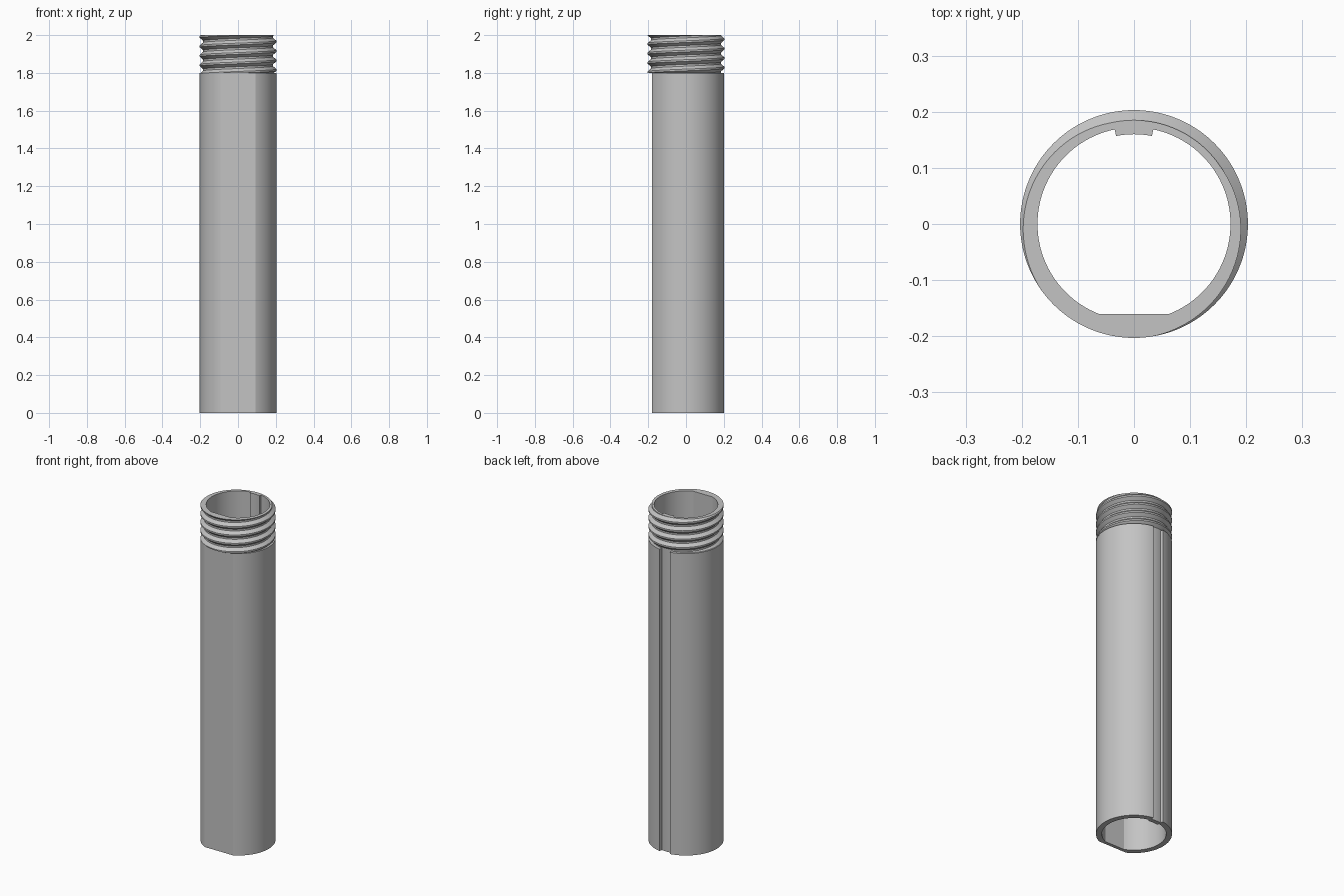
import bpy, bmesh
from math import pi, tau, sin, cos, asin, acos, radians

cube = bpy.data.objects.get("Cube")
if cube:
    bpy.data.objects.remove(cube)

# Main dimensions
HEIGHT, SHOULDER = 2.0, 1.8
OUTER, BORE, ROOT = 0.203, 0.172, 0.185
FLAT_OUT, FLAT_IN = 0.18, 0.16
KEY_HALF, RIB = 0.033, 0.16
PITCH, CREST_ANGLE = 0.05, radians(-112)
CREST_HALF, ROOT_START = 0.09, 0.403
GROOVE_A, RIB_A = asin(KEY_HALF / 0.2), asin(KEY_HALF / 0.165)

grey = bpy.data.materials.new("grey metal")
grey.use_nodes = True
grey.diffuse_color = (0.55, 0.55, 0.55, 1)
grey.node_tree.nodes["Principled BSDF"].inputs["Base Color"].default_value = grey.diffuse_color


def from_back(a):
    """Angular distance from the back (+y) direction."""
    return abs((a - pi / 2 + pi) % tau - pi)


def flatten(a, radius, flat):
    """Circle cut by a flat on the front side."""
    down = -sin(a)
    return min(radius, flat / down) if down > 0.1 else radius


def outer_radius(a):
    return ROOT if from_back(a) < GROOVE_A else flatten(a, OUTER, FLAT_OUT)


def bore_radius(a):
    return RIB if from_back(a) < RIB_A else flatten(a, BORE, FLAT_IN)


def thread_radius(a, z):
    """Trapezoid thread, right-handed."""
    phase = (z - HEIGHT) / PITCH - (a - CREST_ANGLE) / tau
    d = abs((phase + 0.5) % 1 - 0.5)
    t = (d - CREST_HALF) / (ROOT_START - CREST_HALF)
    return OUTER - (OUTER - ROOT) * min(max(t, 0), 1)


def body_column(a):
    return [(bore_radius(a), SHOULDER), (bore_radius(a), 0), (outer_radius(a), 0),
            (outer_radius(a), SHOULDER), (thread_radius(a, SHOULDER), SHOULDER)]


def neck_column(a):
    column = [(thread_radius(a, SHOULDER), SHOULDER)]
    for turn in range(-7, 3):
        for offset in (-CREST_HALF, CREST_HALF, ROOT_START, 1 - ROOT_START):
            z = HEIGHT + PITCH * ((a - CREST_ANGLE) / tau + turn + offset)
            z = min(max(z, SHOULDER), HEIGHT)
            column.append((thread_radius(a, z), z))
    column.append((thread_radius(a, HEIGHT), HEIGHT))
    return column + [(bore_radius(a), HEIGHT), (bore_radius(a), SHOULDER)]


# Even steps plus the exact corners of the flats, groove and rib
STEPS = 120
angles = [tau * i / STEPS for i in range(STEPS + 1)]
for half in (GROOVE_A, RIB_A):
    for side in (-1, 1):
        angles += [pi / 2 + side * half - 0.0005, pi / 2 + side * half + 0.0005]
for half in (acos(FLAT_OUT / OUTER), acos(FLAT_IN / BORE)):
    angles += [1.5 * pi - half, 1.5 * pi + half]
angles.sort()


def sweep(name, column):
    """Sweep a wall section, which varies with angle, around the z axis."""
    bm = bmesh.new()
    rings = [[bm.verts.new((r * cos(a), r * sin(a), z)) for r, z in column(a)]
             for a in angles]
    for left, right in zip(rings, rings[1:]):
        for i in range(len(left) - 1):
            bm.faces.new((left[i], right[i], right[i + 1], left[i + 1]))
    bmesh.ops.remove_doubles(bm, verts=bm.verts, dist=0.00002)
    bmesh.ops.dissolve_degenerate(bm, edges=bm.edges, dist=0.00002)
    mesh = bpy.data.meshes.new(name)
    bm.to_mesh(mesh)
    bm.free()
    mesh.materials.append(grey)
    obj = bpy.data.objects.new(name, mesh)
    bpy.context.collection.objects.link(obj)
    bpy.ops.object.select_all(action="DESELECT")
    obj.select_set(True)
    bpy.context.view_layer.objects.active = obj
    bpy.ops.object.shade_smooth_by_angle(angle=radians(20))
    return obj


# Keyed tube with front flat, and the threaded neck above it
sweep("tube_body", body_column)
sweep("threaded_neck", neck_column)
